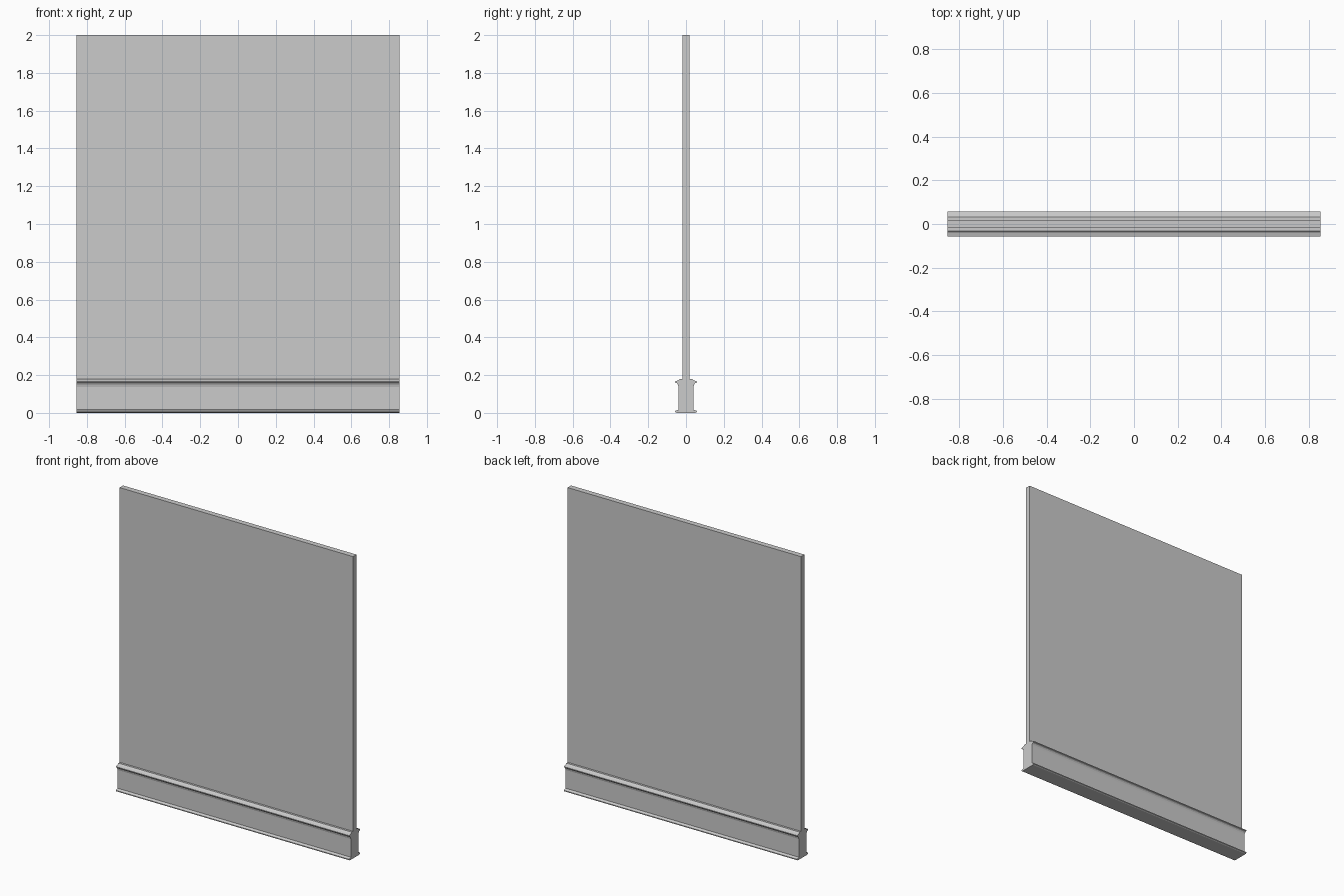
import bpy
import bmesh

if "Cube" in bpy.data.objects:
    bpy.data.objects.remove(bpy.data.objects["Cube"])

HALF_LENGTH = 0.855


def extrude_profile(name, half_profile):
    """Mirror a (y, z) half profile and sweep it along x."""
    outline = half_profile + [(-y, z) for y, z in reversed(half_profile)]
    bm = bmesh.new()
    face = bm.faces.new([bm.verts.new((-HALF_LENGTH, y, z)) for y, z in outline])
    swept = bmesh.ops.extrude_face_region(bm, geom=[face])["geom"]
    verts = [v for v in swept if isinstance(v, bmesh.types.BMVert)]
    bmesh.ops.translate(bm, verts=verts, vec=(2 * HALF_LENGTH, 0, 0))
    bmesh.ops.recalc_face_normals(bm, faces=bm.faces)
    mesh = bpy.data.meshes.new(name)
    bm.to_mesh(mesh)
    bm.free()
    obj = bpy.data.objects.new(name, mesh)
    bpy.context.collection.objects.link(obj)
    return obj


# Base rail: bottom lips, straight sides, flared top lips and sloped cap
extrude_profile("base_rail", [
    (0.050, 0.0), (0.058, 0.004), (0.058, 0.010), (0.040, 0.017),
    (0.040, 0.138), (0.043, 0.150), (0.048, 0.157), (0.058, 0.161),
    (0.058, 0.167), (0.040, 0.172), (0.032, 0.180),
])

# Upright flat panel seated in the rail
extrude_profile("panel", [(0.018, 0.170), (0.018, 2.0)])
